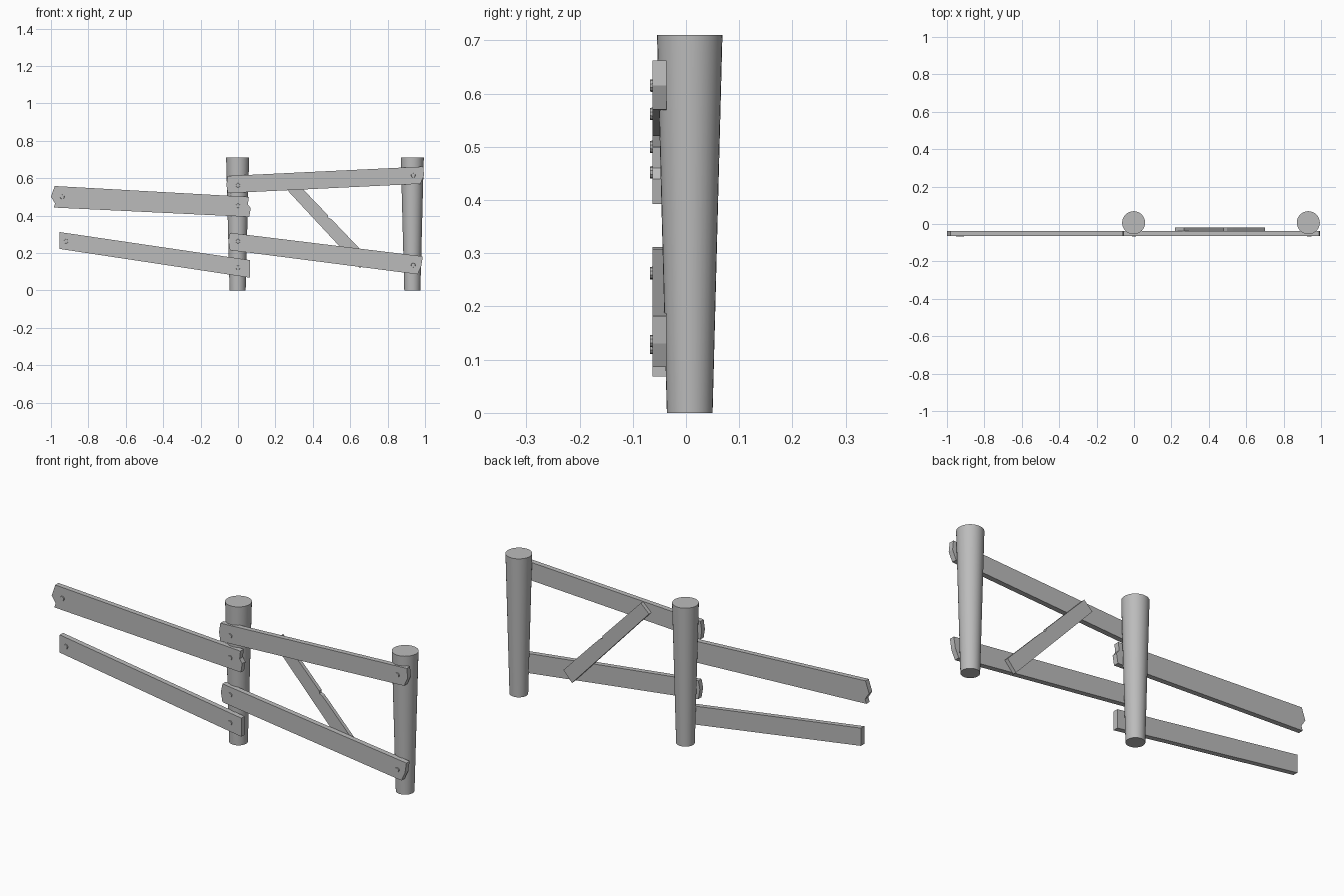
import bpy
import bmesh
from math import radians
from mathutils import Matrix

cube = bpy.data.objects.get("Cube")
if cube:
    bpy.data.objects.remove(cube, do_unlink=True)

# One plain grey for the whole fence
grey = bpy.data.materials.new("plain_grey")
grey.use_nodes = True
grey.diffuse_color = (0.5, 0.5, 0.5, 1)
grey.node_tree.nodes["Principled BSDF"].inputs["Base Color"].default_value = (0.5, 0.5, 0.5, 1)

RAIL_FRONT, RAIL_BACK, BRACE_BACK = -0.063, -0.037, -0.018
POST_X = {"middle": -0.002, "left": 0.932}


def finish(bm, name, smooth=False):
    bmesh.ops.recalc_face_normals(bm, faces=bm.faces)
    mesh = bpy.data.meshes.new(name)
    bm.to_mesh(mesh)
    bm.free()
    mesh.materials.append(grey)
    obj = bpy.data.objects.new(name, mesh)
    bpy.context.collection.objects.link(obj)
    if smooth:
        bpy.ops.object.select_all(action="DESELECT")
        obj.select_set(True)
        bpy.context.view_layer.objects.active = obj
        bpy.ops.object.shade_smooth_by_angle(angle=radians(35))
    return obj


def plank(name, outline, front, back):
    """Extrude an x-z outline through the plank's thickness."""
    bm = bmesh.new()
    face = bm.faces.new([bm.verts.new((x, front, z)) for x, z in outline])
    result = bmesh.ops.extrude_face_region(bm, geom=[face], use_keep_orig=True)
    moved = [v for v in result["geom"] if isinstance(v, bmesh.types.BMVert)]
    bmesh.ops.translate(bm, verts=moved, vec=(0, back - front, 0))
    return finish(bm, name)


def cylinder(name, r1, r2, depth, matrix, sides):
    bm = bmesh.new()
    bmesh.ops.create_cone(bm, cap_ends=True, segments=sides, radius1=r1,
                          radius2=r2, depth=depth, matrix=matrix)
    return finish(bm, name, smooth=True)


# Posts, wider at the top
for side, x in POST_X.items():
    cylinder(side + "_post", 0.043, 0.0615, 0.71,
             Matrix.Translation((x, 0.007, 0.355)), 32)

# Rails with rough-cut ends
rails = {
    "upper_left_rail": [(-0.055, 0.612), (0.99, 0.662), (0.995, 0.615),
                        (0.975, 0.57), (-0.055, 0.52), (-0.062, 0.565)],
    "lower_left_rail": [(-0.043, 0.308), (0.988, 0.182), (0.98, 0.13),
                        (0.96, 0.086), (-0.043, 0.215), (-0.052, 0.265)],
    "upper_right_rail": [(-0.98, 0.558), (0.058, 0.5), (0.053, 0.46), (0.068, 0.44),
                         (0.06, 0.393), (-0.985, 0.443), (-0.978, 0.465), (-1.0, 0.5)],
    "lower_right_rail": [(-0.955, 0.312), (0.063, 0.162), (0.063, 0.068), (-0.955, 0.222)],
}
for name, outline in rails.items():
    plank(name, outline, RAIL_FRONT, RAIL_BACK)

# Slanted brace with a small chip in its upper edge
plank("brace", [(0.22, 0.583), (0.266, 0.626), (0.481, 0.402), (0.482, 0.389),
                (0.497, 0.382), (0.53, 0.349), (0.7, 0.171), (0.652, 0.118)],
      RAIL_BACK, BRACE_BACK)

# Nail heads at both ends of every rail
nails = [(0.0, 0.562), (0.937, 0.615), (0.0, 0.263), (0.937, 0.135),
         (-0.94, 0.5), (0.0, 0.452), (-0.92, 0.262), (0.0, 0.122)]
for i, (x, z) in enumerate(nails):
    turn = Matrix.Rotation(radians(90), 4, "X")
    cylinder(f"nail_{i + 1}", 0.012, 0.011, 0.006,
             Matrix.Translation((x, RAIL_FRONT - 0.002, z)) @ turn, 10)
